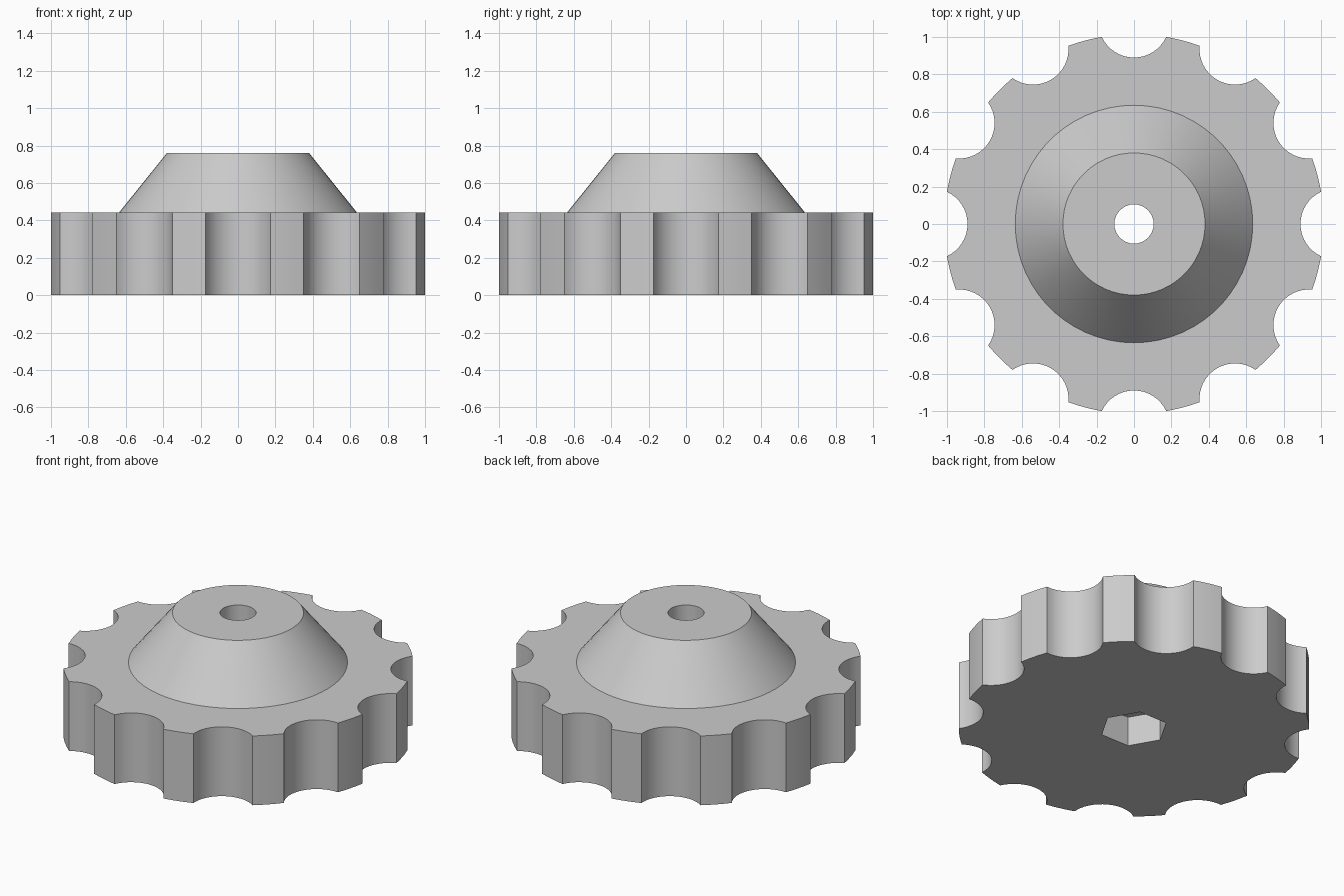
import bpy
import bmesh
from math import sin, cos, pi, acos, sqrt, atan2, radians

if "Cube" in bpy.data.objects:
    bpy.data.objects.remove(bpy.data.objects["Cube"], do_unlink=True)

RIM, NOTCH_CENTRE, NOTCH_R, NOTCHES = 1.015, 1.08, 0.19, 12
GRIP_TOP, HUB_TOP, POCKET_TOP = 0.443, 0.76, 0.19


def circle(radius, sides):
    return [(radius * cos(2 * pi * i / sides), radius * sin(2 * pi * i / sides))
            for i in range(sides)]


def scalloped_outline():
    """Round outline with evenly spaced circular finger notches."""
    edge_x = (RIM**2 + NOTCH_CENTRE**2 - NOTCH_R**2) / (2 * NOTCH_CENTRE)
    edge_y = sqrt(RIM**2 - edge_x**2)
    rim_half = atan2(edge_y, edge_x)
    sweep = acos((NOTCH_CENTRE - edge_x) / NOTCH_R)
    step = 2 * pi / NOTCHES
    notch_cuts, rim_cuts = 16, 3
    points = []
    for k in range(NOTCHES):
        turn = k * step
        for i in range(notch_cuts + 1):
            a = sweep * (2 * i / notch_cuts - 1)
            x, y = NOTCH_CENTRE - NOTCH_R * cos(a), NOTCH_R * sin(a)
            points.append((x * cos(turn) - y * sin(turn),
                           x * sin(turn) + y * cos(turn)))
        for i in range(1, rim_cuts):
            a = turn + rim_half + (step - 2 * rim_half) * i / rim_cuts
            points.append((RIM * cos(a), RIM * sin(a)))
    return points


bm = bmesh.new()


def loop(points, z):
    verts = [bm.verts.new((x, y, z)) for x, y in points]
    edges = [bm.edges.new((v, verts[i - 1])) for i, v in enumerate(verts)]
    return verts, edges


def wall(lower, upper):
    a, b = lower[0], upper[0]
    for i in range(len(a)):
        bm.faces.new((a[i - 1], a[i], b[i], b[i - 1]))


def flat_ring(outer, inner, up):
    bmesh.ops.triangle_fill(bm, edges=outer[1] + inner[1],
                            use_beauty=True, normal=(0, 0, up))


outline = scalloped_outline()
hexagon = circle(0.198, 6)
bore = circle(0.105, 32)

# Scalloped grip
grip_low, grip_high = loop(outline, 0), loop(outline, GRIP_TOP)
wall(grip_low, grip_high)

# Tapered hub
hub_low, hub_high = loop(circle(0.635, 60), GRIP_TOP), loop(circle(0.38, 60), HUB_TOP)
wall(hub_low, hub_high)
flat_ring(grip_high, hub_low, 1)

# Through bore
bore_low, bore_high = loop(bore, POCKET_TOP), loop(bore, HUB_TOP)
wall(bore_low, bore_high)
flat_ring(hub_high, bore_high, 1)

# Hexagonal nut pocket in the underside
hex_low, hex_high = loop(hexagon, 0), loop(hexagon, POCKET_TOP)
wall(hex_low, hex_high)
flat_ring(hex_high, bore_low, -1)
flat_ring(grip_low, hex_low, -1)

bmesh.ops.recalc_face_normals(bm, faces=bm.faces)
mesh = bpy.data.meshes.new("hand_knob")
bm.to_mesh(mesh)
bm.free()

knob = bpy.data.objects.new("hand_knob", mesh)
bpy.context.collection.objects.link(knob)

# Single grey material
grey = bpy.data.materials.new("plain_grey")
grey.use_nodes = True
colour = (0.6, 0.6, 0.6, 1)
grey.diffuse_color = colour
grey.node_tree.nodes["Principled BSDF"].inputs["Base Color"].default_value = colour
mesh.materials.append(grey)

# Smooth curved walls, keep edges crisp
bpy.ops.object.select_all(action="DESELECT")
knob.select_set(True)
bpy.context.view_layer.objects.active = knob
bpy.ops.object.shade_smooth_by_angle(angle=radians(25))
